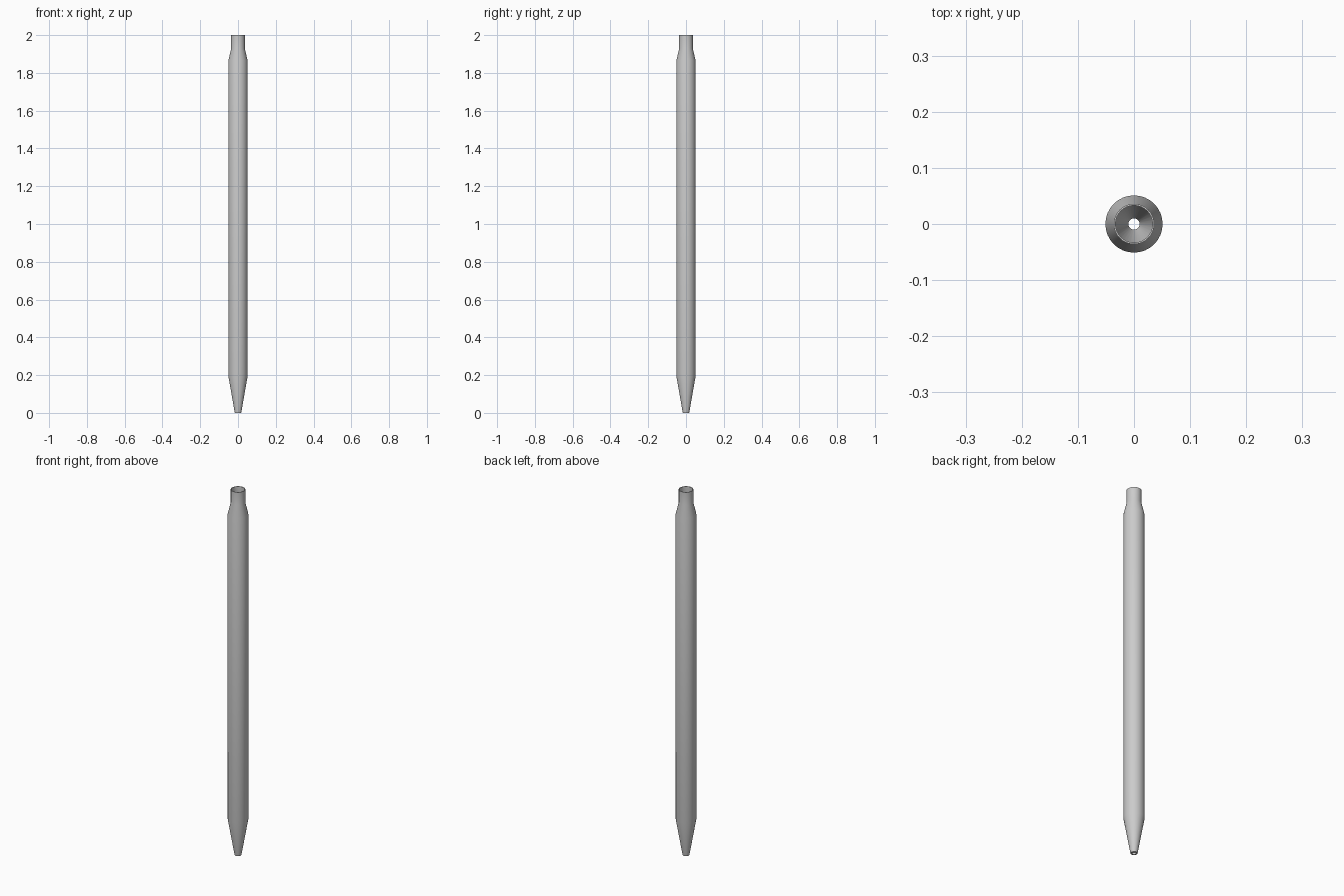
import bpy, bmesh, math

if "Cube" in bpy.data.objects:
    bpy.data.objects.remove(bpy.data.objects["Cube"])

SIDES = 32

# Closed wall section (radius, height): outside going up, then inside going down
PROFILE = [
    (0.017, 0.0), (0.051, 0.195), (0.051, 1.865), (0.036, 1.93), (0.036, 2.0),
    (0.033, 2.0), (0.033, 1.93), (0.048, 1.865), (0.048, 0.195), (0.010, 0.0),
]


def lathe(name, profile, sides):
    bm = bmesh.new()
    rings = []
    for i in range(sides):
        a = 2 * math.pi * i / sides
        rings.append([bm.verts.new((r * math.cos(a), r * math.sin(a), z)) for r, z in profile])
    n = len(profile)
    for i in range(sides):
        p, q = rings[i], rings[(i + 1) % sides]
        for j in range(n):
            k = (j + 1) % n
            bm.faces.new((p[j], q[j], q[k], p[k]))
    bmesh.ops.recalc_face_normals(bm, faces=bm.faces)
    mesh = bpy.data.meshes.new(name)
    bm.to_mesh(mesh)
    bm.free()
    obj = bpy.data.objects.new(name, mesh)
    bpy.context.collection.objects.link(obj)
    bpy.context.view_layer.objects.active = obj
    obj.select_set(True)
    bpy.ops.object.shade_smooth_by_angle(angle=math.radians(20))
    # Keep every profile corner crisp except the long gentle walls
    return obj


# Hollow pen barrel with tapered tip and open neck
lathe("pen_barrel", PROFILE, SIDES)
